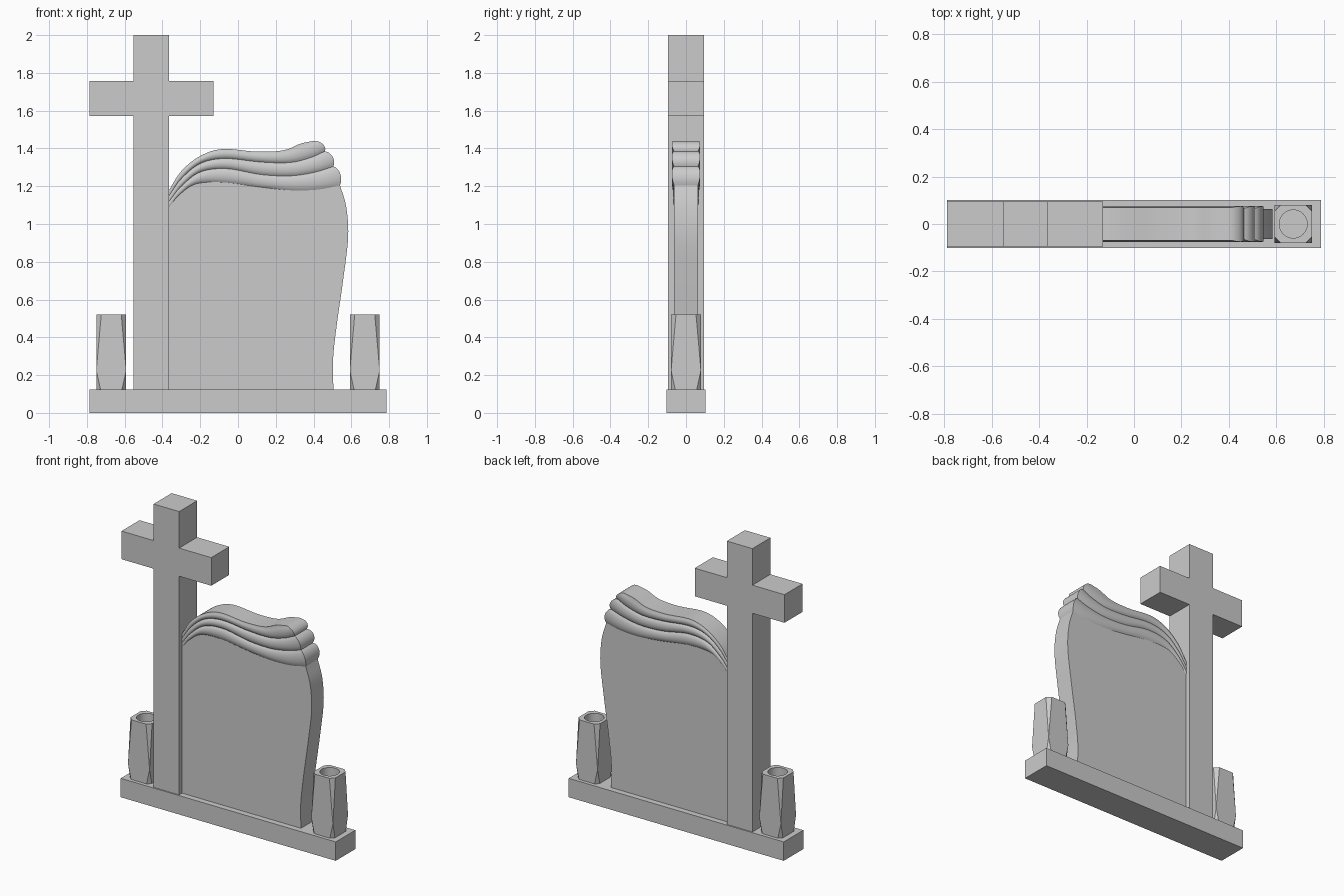
import bpy, bmesh, math
from mathutils import Vector

if "Cube" in bpy.data.objects:
    bpy.data.objects.remove(bpy.data.objects["Cube"])


def finish(name, bm, smooth=None):
    bmesh.ops.remove_doubles(bm, verts=bm.verts, dist=1e-5)
    bmesh.ops.recalc_face_normals(bm, faces=bm.faces)
    me = bpy.data.meshes.new(name)
    bm.to_mesh(me)
    bm.free()
    ob = bpy.data.objects.new(name, me)
    bpy.context.collection.objects.link(ob)
    if smooth:
        bpy.ops.object.select_all(action='DESELECT')
        ob.select_set(True)
        bpy.context.view_layer.objects.active = ob
        bpy.ops.object.shade_smooth_by_angle(angle=math.radians(smooth))
    return ob


def prism(name, pts, half, smooth=None):
    """Extrude an x-z outline symmetrically along y."""
    bm = bmesh.new()
    f = [bm.verts.new((x, -half, z)) for x, z in pts]
    b = [bm.verts.new((x, half, z)) for x, z in pts]
    bm.faces.new(f)
    bm.faces.new(b[::-1])
    n = len(pts)
    for i in range(n):
        j = (i + 1) % n
        bm.faces.new((f[i], b[i], b[j], f[j]))
    return finish(name, bm, smooth)


def spline(pts, n):
    """Catmull-Rom curve through the points, n steps per span."""
    p = [Vector(q) for q in pts]
    p = [2 * p[0] - p[1]] + p + [2 * p[-1] - p[-2]]
    out = []
    for i in range(1, len(p) - 2):
        a, b, c, d = p[i - 1:i + 3]
        for k in range(n):
            t = k / n
            out.append(0.5 * (2 * b + (c - a) * t + (2 * a - 5 * b + 4 * c - d) * t * t
                              + (3 * b - a - 3 * c + d) * t ** 3))
    return out + [p[-2]]


# Base plinth
prism("base", [(-.787, 0), (.787, 0), (.787, .125), (-.787, .125)], .102)

# Cross in one outline
L, R, A, B, C, D = -.552, -.365, -.787, -.13, 1.572, 1.758
prism("cross", [(L, .125), (R, .125), (R, C), (B, C), (B, D), (R, D), (R, 2), (L, 2),
                (L, D), (A, D), (A, C), (L, C)], .094)

# Boundary lines of the three draped bands, lowest first
lines = [spline(c, 6) for c in (
    [(-.365, 1.09), (-.31, 1.155), (-.22, 1.213), (-.07, 1.22), (.12, 1.195), (.29, 1.178), (.43, 1.183), (.54, 1.205)],
    [(-.365, 1.12), (-.30, 1.20), (-.20, 1.275), (-.06, 1.293), (.12, 1.262), (.28, 1.255), (.41, 1.275), (.505, 1.305)],
    [(-.365, 1.15), (-.30, 1.24), (-.20, 1.32), (-.07, 1.347), (.12, 1.328), (.27, 1.325), (.38, 1.35), (.46, 1.385)],
    [(-.365, 1.18), (-.30, 1.28), (-.20, 1.36), (-.08, 1.397), (.10, 1.383), (.24, 1.39), (.33, 1.425), (.40, 1.44)])]

# Headstone slab with its curved right edge
side = spline([(.505, .125), (.503, .28), (.522, .46), (.556, .70), (.583, .93), (.573, 1.09), (.54, 1.205)], 6)
prism("headstone_slab", [(-.365, .125)] + [tuple(v) for v in side]
      + [tuple(v) for v in lines[0][-2::-1]], .063, 30)

# Draped bands: bulging front and back, rounded lobes at the right end
bm = bmesh.new()
M, N = 8, len(lines[0])
front, back = [], []
for r in range(3 * M + 1):
    k = min(r // M, 2)
    t = r / M - k
    bulge = max(0, math.sin(math.pi * t)) ** .65
    fr, br = [], []
    for i in range(N):
        s = i / (N - 1)
        p = lines[k][i].lerp(lines[k + 1][i], t)
        p = p + Vector((.85, .5)) * .022 * bulge * s ** 25
        b = max(bulge, .5 * t if k == 2 else 0)
        y = .063 + .012 * b * min(1, .15 + 3 * s)
        fr.append(bm.verts.new((p.x, -y, p.y)))
        br.append(bm.verts.new((p.x, y, p.y)))
    front.append(fr)
    back.append(br)
for g in (front, back):
    for r in range(3 * M):
        for i in range(N - 1):
            bm.faces.new((g[r][i], g[r][i + 1], g[r + 1][i + 1], g[r + 1][i]))
for r in range(3 * M):
    for i in (0, N - 1):
        bm.faces.new((front[r][i], back[r][i], back[r + 1][i], front[r + 1][i]))
for r in (0, 3 * M):
    for i in range(N - 1):
        bm.faces.new((front[r][i], back[r][i], back[r][i + 1], front[r][i + 1]))
finish("draped_bands", bm, 35)


# Square vases with faceted corners and a round hole
def vase(name, cx):
    bm = bmesh.new()
    h, z0, zm, z1 = .079, .125, .225, .52

    def octagon(c, z):
        q = [(h, h - c), (h - c, h), (c - h, h), (-h, h - c),
             (-h, c - h), (c - h, -h), (h - c, -h), (h, c - h)]
        return [bm.verts.new((cx + x, y, z)) for x, y in q]

    bot, top = octagon(.022, z0), octagon(.026, z1)
    mid = [bm.verts.new((cx + x * h, y * h, zm)) for x, y in ((1, 1), (-1, 1), (-1, -1), (1, -1))]
    for i in range(4):
        a, b, c = 2 * i, 2 * i + 1, (2 * i + 2) % 8
        bm.faces.new((top[a], top[b], mid[i]))
        bm.faces.new((bot[a], mid[i], bot[b]))
        bm.faces.new((top[b], top[c], mid[(i + 1) % 4], bot[c], bot[b], mid[i]))
    bm.faces.new(bot)
    n = 32
    rings = [[bm.verts.new((cx + .059 * math.cos(2 * math.pi * i / n),
                            .059 * math.sin(2 * math.pi * i / n), z)) for i in range(n)]
             for z in (z1, z1 - .06)]
    for i in range(n):
        j = (i + 1) % n
        bm.faces.new((rings[0][i], rings[0][j], rings[1][j], rings[1][i]))
    bm.faces.new(rings[1])
    # Flat rim between octagon and hole
    start = [math.atan2(v.co.y, v.co.x - cx) % (2 * math.pi) for v in top]
    near = [round(a / (2 * math.pi) * n) for a in start]
    for i in range(8):
        j = (i + 1) % 8
        span = (near[j] - near[i]) % n
        arc = [rings[0][(near[i] + k) % n] for k in range(span + 1)]
        bm.faces.new([top[i], top[j]] + arc[::-1])
    finish(name, bm, 15)


vase("vase_left", -.671)
vase("vase_right", .671)
